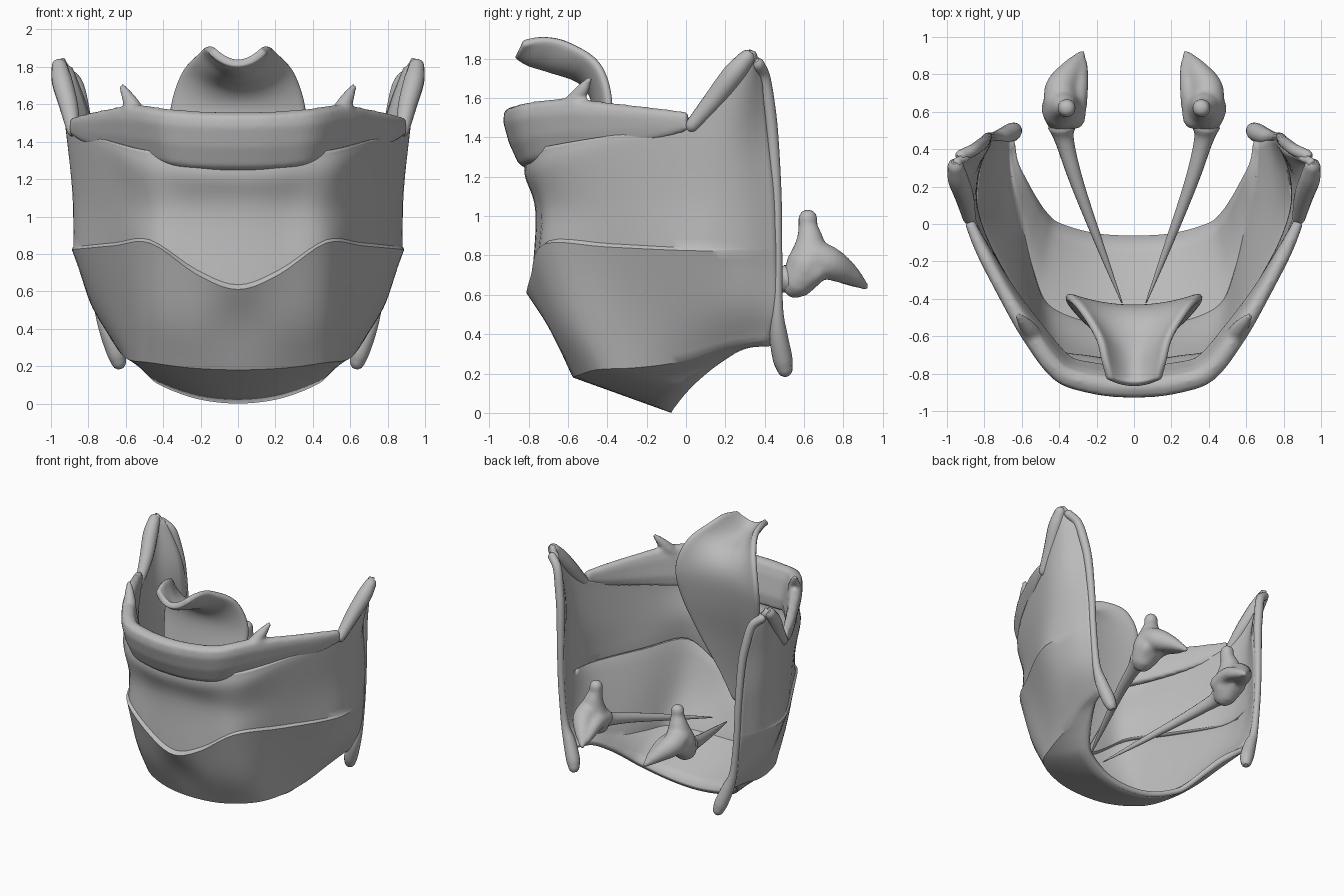
import bpy, bmesh, math
from mathutils import Vector as V

if "Cube" in bpy.data.objects:
    bpy.data.objects.remove(bpy.data.objects["Cube"])

grey = bpy.data.materials.new("plain grey")
grey.diffuse_color = (0.5, 0.5, 0.5, 1)
grey.use_nodes = True
grey.node_tree.nodes["Principled BSDF"].inputs["Base Color"].default_value = grey.diffuse_color


def spline(pts, n):
    """Smooth curve through points, n samples per span."""
    p = [V(q) for q in pts]
    p = [2 * p[0] - p[1]] + p + [2 * p[-1] - p[-2]]
    out = []
    for i in range(1, len(p) - 2):
        a, b, c, d = p[i - 1:i + 3]
        for k in range(n):
            t = k / n
            out.append(0.5 * (2 * b + (c - a) * t + (2 * a - 5 * b + 4 * c - d) * t * t
                              + (3 * b - a - 3 * c + d) * t ** 3))
    return out + [p[-2]]


def mirrored(row):
    return [(-x, y, z) for x, y, z in row[:0:-1]] + list(row)


def add_grid(bm, rows, closed=False, caps=False):
    vs = [[bm.verts.new(p) for p in r] for r in rows]
    n = len(rows[0])
    for a, b in zip(vs, vs[1:]):
        for c in range(n if closed else n - 1):
            d = (c + 1) % n
            bm.faces.new((a[c], b[c], b[d], a[d]))
    if caps:
        bm.faces.new(vs[0])
        bm.faces.new(vs[-1][::-1])


def finish(name, bm, mods=(), fix=True, angle=40):
    if fix:
        bmesh.ops.recalc_face_normals(bm, faces=bm.faces)
    me = bpy.data.meshes.new(name)
    bm.to_mesh(me)
    bm.free()
    ob = bpy.data.objects.new(name, me)
    bpy.context.collection.objects.link(ob)
    me.materials.append(grey)
    for kind, props in mods:
        m = ob.modifiers.new(kind.lower(), kind)
        for k, v in props.items():
            setattr(m, k, v)
    bpy.ops.object.select_all(action='DESELECT')
    ob.select_set(True)
    bpy.context.view_layer.objects.active = ob
    bpy.ops.object.shade_smooth_by_angle(angle=math.radians(angle))
    return ob


def add_tube(bm, path, n=6, sides=14):
    """Round tube; each path point is (x, y, z, radius)."""
    pts = spline([p[:3] for p in path], n)
    rad = [q.x for q in spline([(p[3], 0, 0) for p in path], n)]
    rings = []
    for i, p in enumerate(pts):
        d = (pts[min(i + 1, len(pts) - 1)] - pts[max(i - 1, 0)]).normalized()
        u = d.cross(V((0.3, 1, 0.2)) if abs(d.y) < 0.8 else V((1, 0, 0.2))).normalized()
        w = d.cross(u)
        ring = lambda c, r: [c + r * (math.cos(2 * math.pi * k / sides) * u
                             + math.sin(2 * math.pi * k / sides) * w) for k in range(sides)]
        if i == 0:
            rings += [ring(p - d * rad[0] * .85, rad[0] * .4), ring(p - d * rad[0] * .5, rad[0] * .82)]
        rings.append(ring(p, rad[i]))
        if i == len(pts) - 1:
            rings += [ring(p + d * rad[i] * .5, rad[i] * .82), ring(p + d * rad[i] * .85, rad[i] * .4)]
    add_grid(bm, rings, closed=True, caps=True)


# Main shell: half rows from front centre to back edge, top to bottom
top = [(0, -.81, 1.32), (.27, -.79, 1.33), (.52, -.68, 1.36), (.71, -.38, 1.41), (.88, 0, 1.46), (.97, .31, 1.82), (.91, .375, 1.79)]
band = [(0, -.82, 1.21), (.27, -.80, 1.22), (.52, -.69, 1.25), (.71, -.38, 1.33), (.875, 0, 1.39), (.915, .24, 1.45), (.81, .43, 1.47)]
mid = [(0, -.765, 1.02), (.24, -.745, 1.03), (.47, -.68, 1.05), (.68, -.38, 1.07), (.855, 0, 1.10), (.88, .25, 1.12), (.80, .465, 1.14)]
step = [(0, -.785, .635), (.22, -.765, .715), (.47, -.695, .875), (.66, -.385, .86), (.86, 0, .84), (.867, .27, .84), (.79, .475, .84)]
ridge = [(0, -.812, .61), (.22, -.79, .69), (.47, -.722, .858), (.67, -.4, .843), (.872, 0, .825), (.868, .27, .825), (.79, .475, .825)]
waist = [(0, -.69, .42), (.25, -.68, .43), (.48, -.59, .49), (.62, -.3, .50), (.75, 0, .52), (.795, .25, .55), (.76, .48, .54)]
keel = [(0, -.575, .18), (.25, -.55, .19), (.48, -.45, .22), (.57, -.25, .23), (.62, -.03, .26), (.67, .19, .33), (.70, .44, .38)]
floor = [(0, -.075, 0), (.22, -.06, .025), (.42, .0, .10), (.50, .07, .17), (.56, .17, .25), (.62, .3, .325), (.67, .44, .34)]
sections = []
for seg, n in (([top, band, mid, step], 6), ([step, ridge], 2), ([ridge, waist, keel], 6), ([keel, floor], 5)):
    cols = [spline(c, n) for c in zip(*[spline(mirrored(r), 5) for r in seg])]
    rows = list(zip(*cols))
    sections += rows[1:] if sections else rows
bm = bmesh.new()
add_grid(bm, sections)
finish("shell", bm, [("SOLIDIFY", dict(thickness=.04, offset=-1))], fix=False, angle=35)

# Upper horns, back rims and lower horns of the shell
MIR = ("MIRROR", {})
bm = bmesh.new()
add_tube(bm, [(.88, .03, 1.46, .035), (.905, .14, 1.59, .05), (.94, .24, 1.72, .055), (.955, .31, 1.805, .042)])
finish("upper_horn", bm, [MIR])
bm = bmesh.new()
add_tube(bm, [(.925, .365, 1.775, .032), (.86, .395, 1.71, .032), (.825, .42, 1.57, .032), (.80, .44, 1.4, .03), (.785, .46, 1.1, .026),
              (.775, .465, .84, .024), (.745, .465, .54, .028), (.70, .47, .40, .045), (.655, .49, .28, .05), (.637, .503, .22, .04)])
finish("back_rim", bm, [MIR])

# Curved band with small horns: (outer x, outer y, bottom z, top z, thickness)
stations = [(0, -.94, 1.235, 1.56, .13), (.22, -.92, 1.24, 1.565, .13), (.43, -.845, 1.26, 1.58, .12), (.60, -.625, 1.295, 1.60, .11),
            (.735, -.38, 1.34, 1.575, .085), (.845, -.16, 1.385, 1.55, .075), (.905, 0, 1.43, 1.53, .055)]
half = [(-s[0],) + s[1:] for s in stations[:0:-1]] + stations
line = spline([(s[0], s[1], 0) for s in half], 5)
dims = spline([s[2:] for s in half], 5)
profile = [(.4, 0), (.12, .1), (.02, .42), (0, .75), (.12, .93), (.5, 1), (.85, .95), (1, .75), (1, .3), (.75, .03)]
rings = []
for i, (p, d) in enumerate(zip(line, dims)):
    t = (line[min(i + 1, len(line) - 1)] - line[max(i - 1, 0)]).normalized()
    inward = V((-t.y, t.x, 0))
    lean = .09 * max(0, -p.y)
    rings.append([p + inward * (a * d.z + (1 - b) ** 1.5 * lean) + V((0, 0, d.x + b * (d.y - d.x))) for a, b in profile])
bm = bmesh.new()
add_grid(bm, rings, closed=True, caps=True)
for s in (-1, 1):
    add_tube(bm, [(s * .53, -.61, 1.52, .05), (s * .56, -.565, 1.585, .046), (s * .595, -.52, 1.65, .032), (s * .618, -.492, 1.695, .018)])
finish("upper_band", bm, [("REMESH", dict(mode='VOXEL', voxel_size=.014, use_smooth_shade=True)),
                          ("SMOOTH", dict(factor=.5, iterations=6))], angle=180)

# Leaf: rows from stalk to forward-curled tip
centre = [(0, -.66, .48), (0, -.62, .72), (0, -.56, 1.0), (0, -.48, 1.32), (0, -.455, 1.56), (0, -.53, 1.69), (0, -.69, 1.75), (0, -.80, 1.785), (0, -.86, 1.825)]
edge = [(.03, -.66, .48), (.13, -.61, .72), (.25, -.53, 1.0), (.345, -.43, 1.32), (.365, -.385, 1.56), (.30, -.44, 1.77), (.20, -.59, 1.88), (.165, -.72, 1.908), (.14, -.83, 1.885)]
rows = []
for c, e in zip(spline(centre, 5), spline(edge, 5)):
    row = []
    for k in range(-8, 9):
        s = k / 8
        row.append((e.x * s, c.y + (e.y - c.y) * s * s, c.z + (e.z - c.z) * s * s))
    rows.append(row)
bm = bmesh.new()
add_grid(bm, rows)
finish("leaf", bm, [("SOLIDIFY", dict(thickness=.045, offset=0)),
                    ("SUBSURF", dict(levels=1, render_levels=1))], angle=60)

# Small rear pyramids, fused from a body, a knob, a rear spur and a base
bm = bmesh.new()
add_tube(bm, [(.39, .57, .67, .09), (.385, .62, .76, .11), (.375, .63, .87, .075), (.36, .62, .95, .05), (.36, .62, .99, .052)])
add_tube(bm, [(.40, .64, .80, .085), (.39, .73, .76, .085), (.34, .82, .71, .06), (.295, .89, .66, .03), (.275, .915, .64, .018)])
add_tube(bm, [(.32, .56, .73, .06), (.30, .70, .74, .055), (.285, .82, .69, .042), (.28, .90, .65, .022)])
add_tube(bm, [(.43, .66, .72, .06), (.39, .55, .65, .07), (.33, .60, .70, .06)])
finish("rear_pyramid", bm, [("REMESH", dict(mode='VOXEL', voxel_size=.014, use_smooth_shade=True)),
                            ("SMOOTH", dict(factor=.5, iterations=8)), MIR], angle=180)

# Tapered cords running forward and down from the pyramids
bm = bmesh.new()
add_tube(bm, [(.385, .52, .68, .075), (.37, .44, .655, .05), (.305, .22, .60, .036), (.18, -.12, .505, .021), (.065, -.42, .42, .004)])
finish("cord", bm, [MIR])
